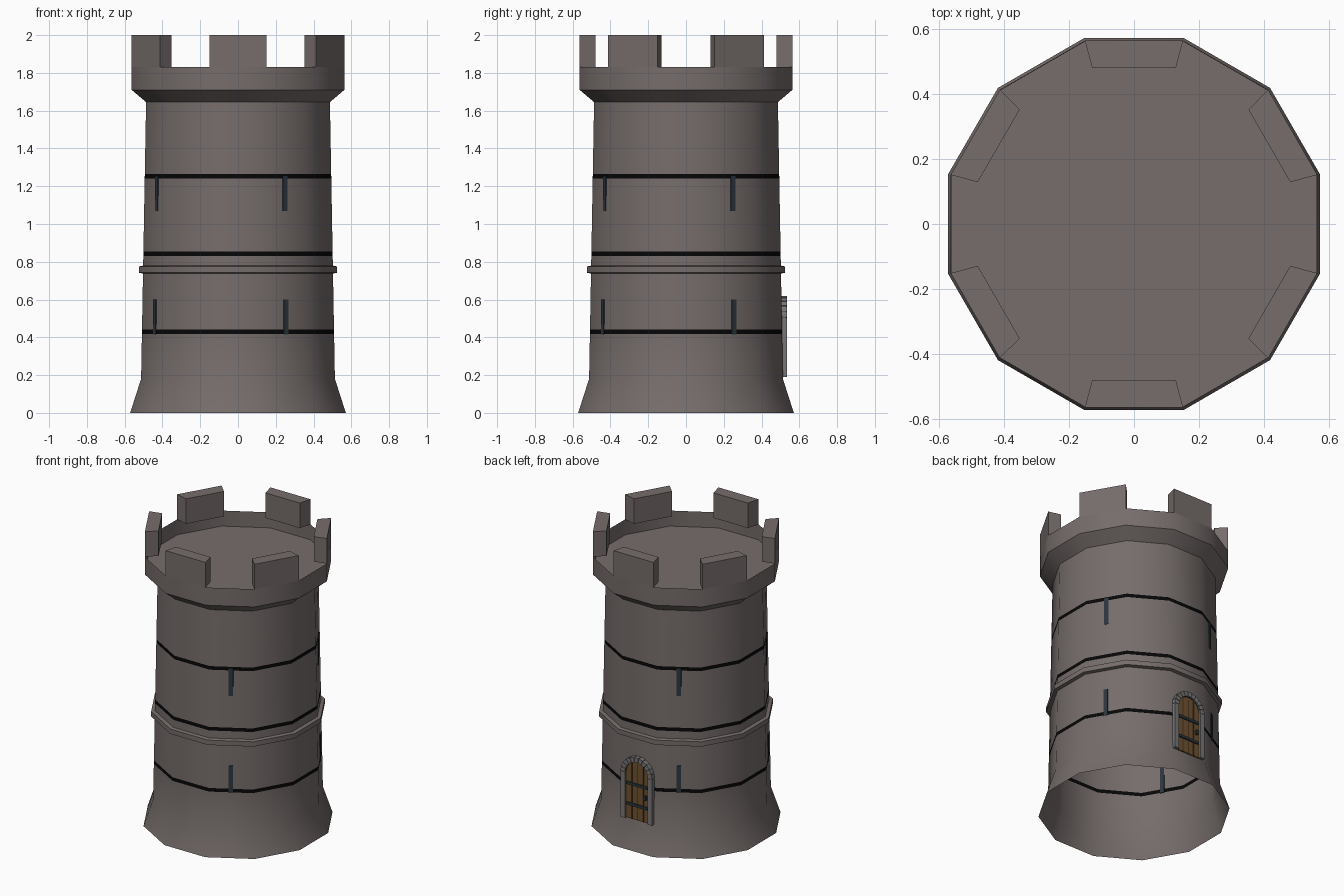
import bpy, bmesh
from math import sin, cos, tan, pi, radians
from mathutils import Matrix, Vector

cube = bpy.data.objects.get("Cube")
if cube:
    bpy.data.objects.remove(cube, do_unlink=True)

SIDES = 12
HALF = pi / SIDES


def material(name, rgb):
    m = bpy.data.materials.new(name)
    m.use_nodes = True
    m.diffuse_color = (*rgb, 1)
    m.node_tree.nodes["Principled BSDF"].inputs["Base Color"].default_value = (*rgb, 1)
    return m


STONE = material("warm grey stone", (0.18, 0.153, 0.147))
BLACK = material("black joint", (0.002, 0.002, 0.002))
IRON = material("slate iron", (0.025, 0.037, 0.048))
TRIM = material("pale trim stone", (0.19, 0.18, 0.18))
WOOD = material("brown wood", (0.16, 0.085, 0.03))
DARK_WOOD = material("dark wood", (0.07, 0.036, 0.014))


def finish(name, bm, *mats, smooth=False):
    mesh = bpy.data.meshes.new(name)
    bmesh.ops.recalc_face_normals(bm, faces=bm.faces)
    bm.to_mesh(mesh)
    bm.free()
    for m in mats:
        mesh.materials.append(m)
    if smooth:
        mesh.shade_smooth()
        mesh.set_sharp_from_angle(angle=radians(40))
    obj = bpy.data.objects.new(name, mesh)
    bpy.context.collection.objects.link(obj)
    return obj


def corner(apothem, z, i):
    """Corner i of a twelve-sided ring whose flats lie at the given distance."""
    a = (2 * i - 1) * HALF
    r = apothem / cos(HALF)
    return Vector((r * cos(a), r * sin(a), z))


def lathe(name, profile, mats, dark=()):
    """Open shell from (flat distance, height) pairs; spans in dark use slot 1."""
    bm = bmesh.new()
    rings = [[bm.verts.new(corner(r, z, i)) for i in range(SIDES)] for r, z in profile]
    for k, (lo, hi) in enumerate(zip(rings, rings[1:])):
        for i in range(SIDES):
            j = (i + 1) % SIDES
            f = bm.faces.new((lo[i], lo[j], hi[j], hi[i]))
            f.material_index = int(k in dark)
    return finish(name, bm, *mats, smooth=True)


def prism(name, outline, y0, y1, mat):
    """Extrude an (x, z) outline along y."""
    bm = bmesh.new()
    back = bm.faces.new([bm.verts.new((x, y0, z)) for x, z in outline])
    ext = bmesh.ops.extrude_face_region(bm, geom=[back])
    moved = [v for v in ext["geom"] if isinstance(v, bmesh.types.BMVert)]
    bmesh.ops.translate(bm, verts=moved, vec=(0, y1 - y0, 0))
    return finish(name, bm, mat)


def box(name, x0, x1, y0, y1, z0, z1, mat):
    return prism(name, [(x0, z0), (x1, z0), (x1, z1), (x0, z1)], y0, y1, mat)


# Tapered wall with a flared foot and three black joints
def wall_r(z):
    return 0.513 - 0.018 * (z - 0.18)


JOINTS = (0.43, 0.842, 1.252)
profile = [(0.571, 0), (wall_r(0.18), 0.18)]
for z in JOINTS:
    profile += [(wall_r(e), e) for e in (z - 0.012, z + 0.012)]
profile.append((wall_r(1.65), 1.65))
lathe("tower_wall", profile, (STONE, BLACK), dark=(2, 4, 6))

# Raised course around the middle
lathe("string_course", [(0.5, 0.737), (0.525, 0.742), (0.525, 0.775), (0.5, 0.78)], (STONE,))

# Flared parapet and the roof deck inside it
lathe("parapet", [(wall_r(1.65), 1.645), (0.563, 1.71), (0.563, 1.83)], (STONE,))
bm = bmesh.new()
bm.faces.new([bm.verts.new(corner(0.562, 1.725, i)) for i in range(SIDES)])
finish("roof_deck", bm, STONE)

# Six merlons, one on every other side
for k in range(6):
    bm = bmesh.new()
    i = 2 * k + 1
    plan = ((0.563, i), (0.563, i + 1), (0.48, i + 1), (0.48, i))
    lower, upper = ([bm.verts.new(corner(r, z, n)) for r, n in plan] for z in (1.83, 2.0))
    bm.faces.new(lower)
    bm.faces.new(upper)
    for a in range(4):
        b = (a + 1) % 4
        bm.faces.new((lower[a], lower[b], upper[b], upper[a]))
    finish(f"merlon_{k + 1}", bm, STONE)

# Arrow slits in two rows, a quarter turn apart
for row, (z0, z1) in {"lower": (0.415, 0.6), "upper": (1.07, 1.255)}.items():
    for k in range(4):
        y = wall_r(z0)
        slit = box(f"{row}_slit_{k + 1}", -0.014, 0.014, y - 0.006, y + 0.003, z0, z1, IRON)
        slit.rotation_euler.z = k * pi / 2 + pi / 6

# Arched door on the back
SILL, SPRING, INNER, OUTER = 0.19, 0.502, 0.085, 0.118
Y0 = 0.5


def arc(r, a0, a1, n):
    return [(r * cos(a0 + (a1 - a0) * t / n), SPRING + r * sin(a0 + (a1 - a0) * t / n))
            for t in range(n + 1)]


prism("door_leaf", [(-INNER, SILL), (INNER, SILL)] + arc(INNER, 0, pi, 12), Y0, 0.521, WOOD)
for k, x in enumerate((-0.043, 0, 0.043)):
    box(f"plank_gap_{k + 1}", x - 0.004, x + 0.004, 0.518, 0.523, SILL, SPRING + 0.068, DARK_WOOD)
for k, z in enumerate((0.29, 0.43)):
    box(f"door_strap_{k + 1}", -0.078, 0.078, 0.518, 0.53, z - 0.009, z + 0.009, IRON)
box("door_handle", -0.07, -0.055, 0.518, 0.536, 0.345, 0.375, IRON)

# Stone jambs and arch blocks
for side, s in (("left", 1), ("right", -1)):
    box(f"{side}_jamb", s * INNER, s * OUTER, Y0, 0.535, SILL, SPRING, TRIM)
BLOCKS = 11
prism("arch_backing", arc(OUTER - 0.004, 0, pi, 16) + arc(INNER, pi, 0, 16), Y0, 0.529, IRON)
for k in range(BLOCKS):
    a0, a1 = ((k + t) * pi / BLOCKS for t in (0.06, 0.94))
    prism(f"arch_block_{k + 1}", arc(OUTER, a0, a1, 2) + arc(INNER, a1, a0, 2), Y0, 0.535, TRIM)
